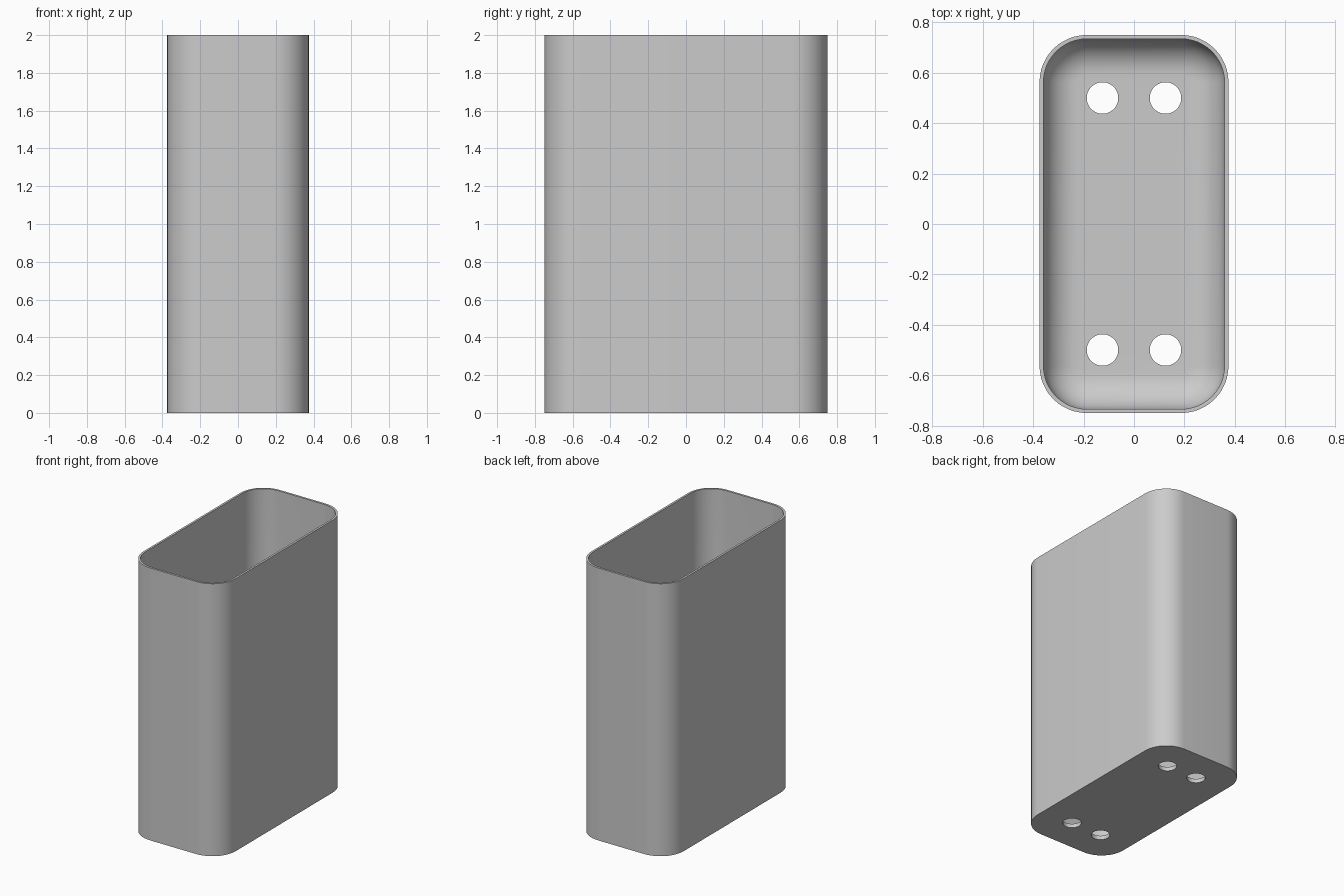
import bpy
import bmesh
from math import sin, cos, pi

cube = bpy.data.objects.get("Cube")
if cube:
    bpy.data.objects.remove(cube, do_unlink=True)

HALF_X, HALF_Y, HEIGHT = 0.375, 0.75, 2.0
CORNER, WALL, FLOOR, FILLET = 0.1875, 0.0156, 0.03, 0.14
CORNER_STEPS, FILLET_STEPS = 12, 10

grey = bpy.data.materials.new("plain grey")
grey.use_nodes = True
colour = (0.6, 0.6, 0.6, 1)
grey.diffuse_color = colour
grey.node_tree.nodes["Principled BSDF"].inputs["Base Color"].default_value = colour


def rounded_ring(bm, inset, z):
    """Rounded rectangle of vertices, offset inward by inset."""
    r = CORNER - inset
    cx, cy = HALF_X - CORNER, HALF_Y - CORNER
    verts = []
    for quarter, (sx, sy) in enumerate([(1, 1), (-1, 1), (-1, -1), (1, -1)]):
        for i in range(CORNER_STEPS + 1):
            a = (quarter + i / CORNER_STEPS) * pi / 2
            verts.append(bm.verts.new((sx * cx + r * cos(a), sy * cy + r * sin(a), z)))
    return verts


# Bin shell: outer wall, rim, inner wall, filleted inner floor
profile = [(0, 0), (0, HEIGHT), (WALL, HEIGHT)]
for i in range(FILLET_STEPS + 1):
    a = i / FILLET_STEPS * pi / 2
    profile.append((WALL + FILLET * (1 - cos(a)), FLOOR + FILLET * (1 - sin(a))))

bm = bmesh.new()
rings = [rounded_ring(bm, inset, z) for inset, z in profile]
for low, high in zip(rings, rings[1:]):
    n = len(low)
    for i in range(n):
        j = (i + 1) % n
        bm.faces.new((low[i], low[j], high[j], high[i]))
bm.faces.new(rings[0][::-1])
bm.faces.new(rings[-1])
bmesh.ops.recalc_face_normals(bm, faces=bm.faces)
mesh = bpy.data.meshes.new("bin_shell")
bm.to_mesh(mesh)
bm.free()
shell = bpy.data.objects.new("bin_shell", mesh)
bpy.context.collection.objects.link(shell)
mesh.materials.append(grey)

# Drain holes through the floor
cutters = []
for x in (-0.125, 0.125):
    for y in (-0.5, 0.5):
        bpy.ops.mesh.primitive_cylinder_add(vertices=48, radius=0.0625, depth=0.2, location=(x, y, 0))
        cutter = bpy.context.object
        cutter.name = "drain_hole_cutter"
        cutter.hide_render = True
        cutter.data.materials.append(grey)
        cutters.append(cutter)

bpy.ops.object.select_all(action="DESELECT")
shell.select_set(True)
bpy.context.view_layer.objects.active = shell
for cutter in cutters:
    cut = shell.modifiers.new("drain_hole", "BOOLEAN")
    cut.operation = "DIFFERENCE"
    cut.solver = "EXACT"
    cut.object = cutter
    bpy.ops.object.modifier_apply(modifier=cut.name)
    bpy.data.objects.remove(cutter, do_unlink=True)

bpy.ops.object.shade_smooth_by_angle(angle=pi / 6)
